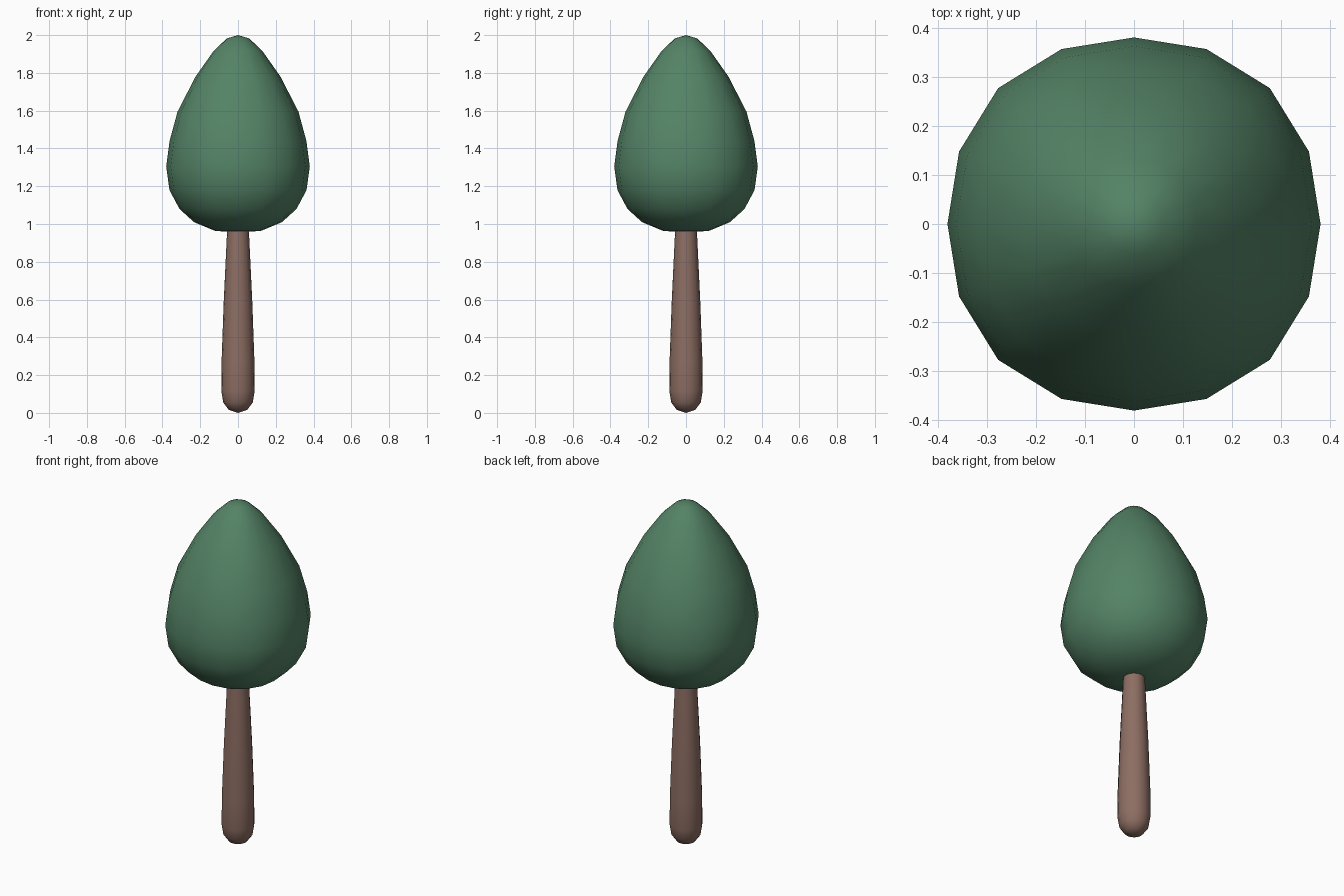
import bpy, bmesh, math

if "Cube" in bpy.data.objects:
    bpy.data.objects.remove(bpy.data.objects["Cube"])


def material(name, rgb):
    # sRGB 0-255 to linear
    m = bpy.data.materials.new(name)
    lin = [((c / 255 + 0.055) / 1.055) ** 2.4 for c in rgb]
    m.diffuse_color = (*lin, 1)
    m.use_nodes = True
    m.node_tree.nodes["Principled BSDF"].inputs["Base Color"].default_value = m.diffuse_color
    return m


def lathe(name, profile, mat, sides=16, square=0.0):
    # Profile of (radius, z) from bottom pole to top pole; square widens the diagonals
    bm = bmesh.new()
    rings = []
    for r, z in profile:
        if r == 0:
            rings.append([bm.verts.new((0, 0, z))] * sides)
            continue
        ring = []
        for i in range(sides):
            a = 2 * math.pi * i / sides
            k = r * (1 + square * math.sin(2 * a) ** 2)
            ring.append(bm.verts.new((k * math.cos(a), k * math.sin(a), z)))
        rings.append(ring)
    for low, high in zip(rings, rings[1:]):
        for i in range(sides):
            j = (i + 1) % sides
            corners = list(dict.fromkeys((low[i], low[j], high[j], high[i])))
            bm.faces.new(corners).smooth = True
    bmesh.ops.recalc_face_normals(bm, faces=bm.faces)
    mesh = bpy.data.meshes.new(name)
    bm.to_mesh(mesh)
    bm.free()
    mesh.materials.append(mat)
    obj = bpy.data.objects.new(name, mesh)
    bpy.context.collection.objects.link(obj)
    return obj


# Egg-shaped foliage
lathe("foliage", [(0, 0.957), (0.12, 0.963), (0.233, 1.01), (0.31, 1.08),
                  (0.363, 1.18), (0.38, 1.305), (0.362, 1.44), (0.32, 1.595),
                  (0.225, 1.78), (0.13, 1.915), (0.06, 1.982), (0, 2.0)],
      material("leaf green", (84, 131, 102)), square=0.03)

# Tapered trunk with rounded foot
lathe("trunk", [(0, 0), (0.05, 0.017), (0.078, 0.055), (0.088, 0.115),
                (0.087, 0.27), (0.076, 0.58), (0.058, 0.96), (0.05, 1.08), (0, 1.12)],
      material("bark brown", (141, 110, 99)))
